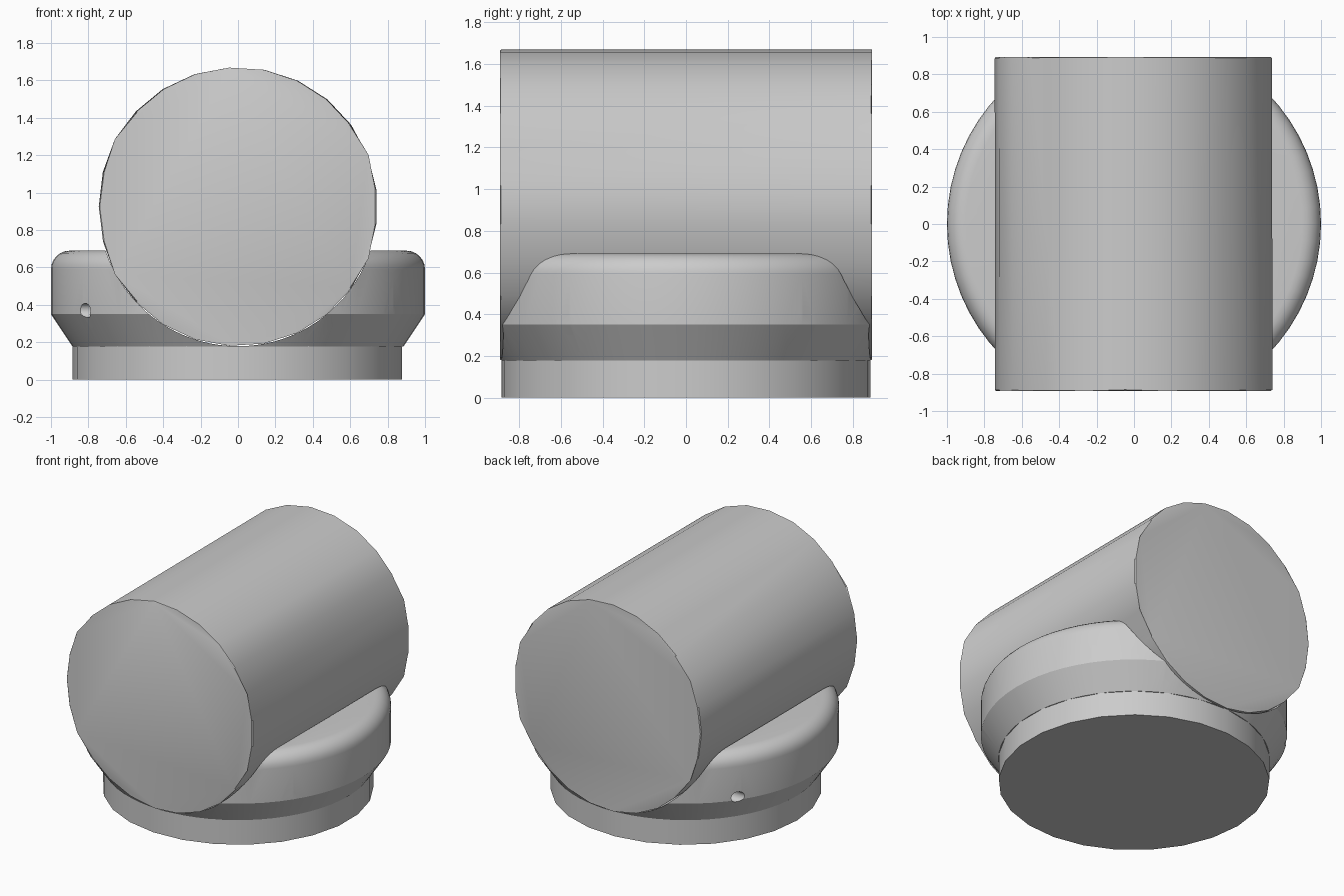
import bpy, bmesh, math
from mathutils import Matrix

old = bpy.data.objects.get("Cube")
if old:
    bpy.data.objects.remove(old, do_unlink=True)

grey = bpy.data.materials.new("plain grey")
grey.use_nodes = True
GREY = (0.6, 0.6, 0.6, 1)
grey.diffuse_color = GREY
grey.node_tree.nodes["Principled BSDF"].inputs["Base Color"].default_value = GREY


def add_object(name, bm):
    bmesh.ops.recalc_face_normals(bm, faces=bm.faces[:])
    mesh = bpy.data.meshes.new(name)
    bm.to_mesh(mesh)
    bm.free()
    mesh.materials.append(grey)
    obj = bpy.data.objects.new(name, mesh)
    bpy.context.collection.objects.link(obj)
    return obj


def cylinder(name, sides, radius, length, centre, axis="Z", bevel=0):
    """Capped cylinder with one corner pointing to -x when lying along Y or Z."""
    bm = bmesh.new()
    bmesh.ops.create_cone(bm, cap_ends=True, segments=sides,
                          radius1=radius, radius2=radius, depth=length)
    first = max(bm.verts, key=lambda v: -v.co.x * 10 + v.co.z).co
    spin = math.pi - math.atan2(first.y, first.x)
    turn = {"Z": Matrix(),
            "Y": Matrix.Rotation(math.pi / 2, 4, "X"),
            "X": Matrix.Rotation(math.pi / 2, 4, "Y")}[axis]
    bm.transform(Matrix.Translation(centre) @ turn @ Matrix.Rotation(spin, 4, "Z"))
    if bevel:
        rims = [e for e in bm.edges if any(len(f.verts) > 4 for f in e.link_faces)]
        bmesh.ops.bevel(bm, geom=rims, offset=bevel, segments=1, affect="EDGES")
    return add_object(name, bm)


def lathe(name, profile, sides):
    bm = bmesh.new()
    verts = [bm.verts.new((r, 0, z)) for r, z in profile]
    edges = [bm.edges.new(pair) for pair in zip(verts, verts[1:])]
    bmesh.ops.spin(bm, geom=verts + edges, cent=(0, 0, 0), axis=(0, 0, 1),
                   angle=math.tau, steps=sides)
    bmesh.ops.remove_doubles(bm, verts=bm.verts[:], dist=0.0005)
    return add_object(name, bm)


def activate(obj):
    bpy.ops.object.select_all(action="DESELECT")
    obj.select_set(True)
    bpy.context.view_layer.objects.active = obj


def cut(obj, cutter):
    cutter.hide_render = True
    mod = obj.modifiers.new("cut", "BOOLEAN")
    mod.operation = "DIFFERENCE"
    mod.solver = "EXACT"
    mod.object = cutter
    activate(obj)
    bpy.ops.object.modifier_apply(modifier=mod.name)
    bpy.data.objects.remove(cutter, do_unlink=True)


def smooth(obj, degrees):
    activate(obj)
    bpy.ops.object.shade_smooth_by_angle(angle=math.radians(degrees))


RADIUS, AXIS_Z = 0.745, 0.925

# Foot disc
foot = cylinder("foot_disc", 25, 0.885, 0.18, (0, 0, 0.09))

# Cradle: flared below, rounded over at the upper rim
rim = [(0.9 + 0.1 * math.cos(a), 0.59 + 0.1 * math.sin(a))
       for a in (math.radians(15 * i) for i in range(7))]
cradle = lathe("cradle", [(0, 0.178), (0.885, 0.178), (1, 0.35)] + rim + [(0, 0.683)], 64)

# Round seat for the drum, and four screw holes through the cradle walls
cut(cradle, cylinder("seat_cutter", 96, RADIUS + 0.001, 3, (0, 0, AXIS_Z), "Y"))
for sx in (-1, 1):
    for sy in (-1, 1):
        cut(cradle, cylinder("hole_cutter", 20, 0.038, 0.6,
                             (sx * 0.8, sy * 0.575, 0.37), "X"))

# Drum lying in the cradle
drum = cylinder("drum", 25, RADIUS, 1.784, (0, 0, AXIS_Z), "Y", bevel=0.006)

for part in (foot, cradle, drum):
    smooth(part, 30)
